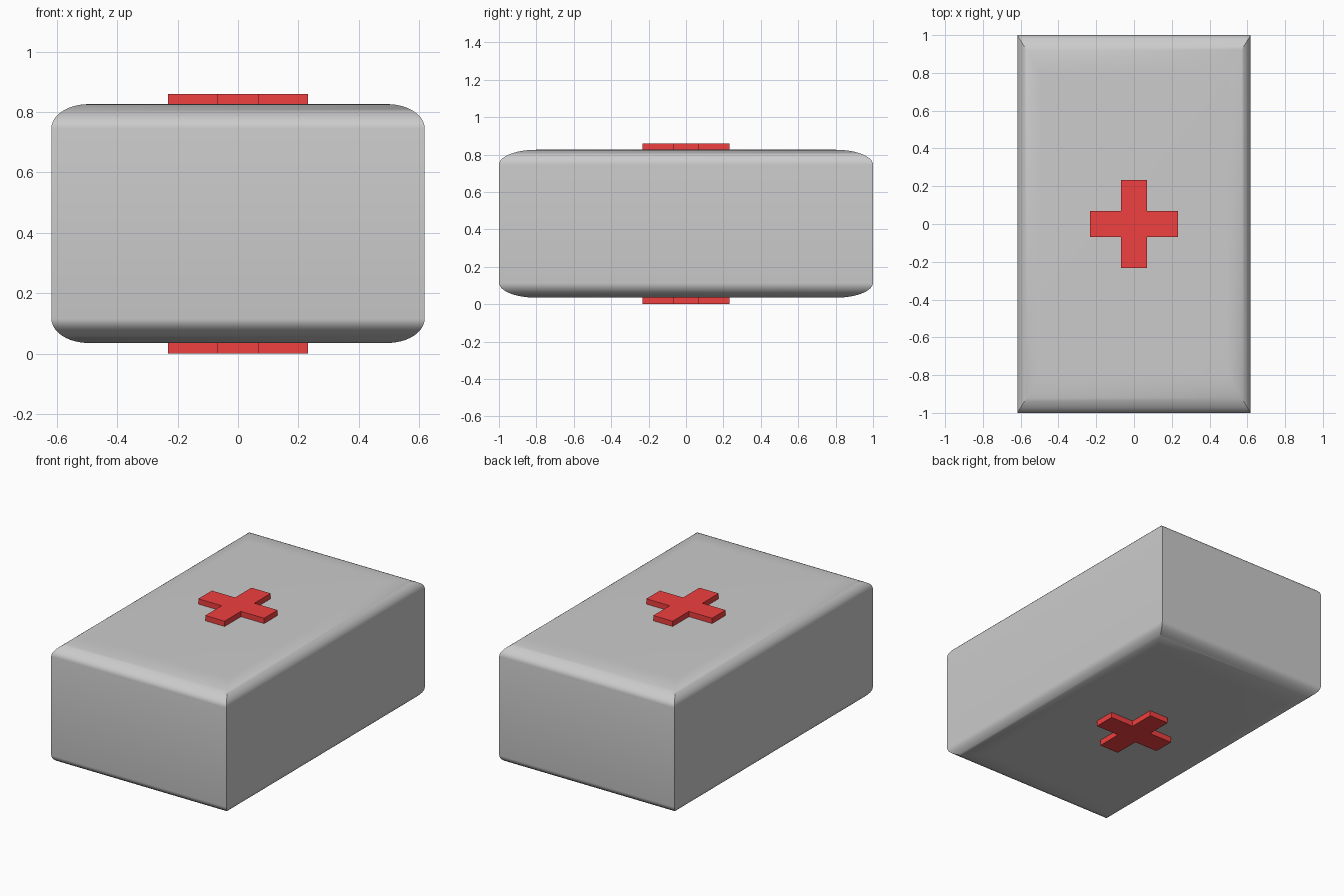
import bpy, bmesh, math

if "Cube" in bpy.data.objects:
    bpy.data.objects.remove(bpy.data.objects["Cube"])

HX, HY = 0.618, 1.0          # half width and half length
Z0, Z1 = 0.035, 0.826        # body bottom and top
INSET, RISE, STEPS = 0.2, 0.08, 12


def finish(bm, name, smooth=False):
    bmesh.ops.recalc_face_normals(bm, faces=bm.faces)
    me = bpy.data.meshes.new(name)
    bm.to_mesh(me)
    bm.free()
    ob = bpy.data.objects.new(name, me)
    bpy.context.collection.objects.link(ob)
    if smooth:
        bpy.ops.object.select_all(action='DESELECT')
        ob.select_set(True)
        bpy.context.view_layer.objects.active = ob
        bpy.ops.object.shade_smooth_by_angle(angle=math.radians(30))
    return ob


# Case body: stacked rectangles following a quarter-ellipse, mitred corners
quarter = [(1 - INSET * (1 - math.cos(a)), RISE * (1 - math.sin(a)))
           for a in (math.pi / 2 * i / STEPS for i in range(STEPS + 1))]
profile = [(s, Z0 + d) for s, d in reversed(quarter)] + [(s, Z1 - d) for s, d in quarter]
bm = bmesh.new()
rings = [[bm.verts.new((sx * HX * s, sy * HY * s, z))
          for sx, sy in ((-1, -1), (1, -1), (1, 1), (-1, 1))] for s, z in profile]
for lo, hi in zip(rings, rings[1:]):
    for i in range(4):
        j = (i + 1) % 4
        bm.faces.new((lo[i], lo[j], hi[j], hi[i]))
bm.faces.new(rings[0])
bm.faces.new(rings[-1])
finish(bm, "case_body", True)

# Raised red crosses on lid and underside
red = bpy.data.materials.new("red")
red.diffuse_color = (0.87, 0.05, 0.05, 1)
red.use_nodes = True
red.node_tree.nodes["Principled BSDF"].inputs["Base Color"].default_value = red.diffuse_color


def cross(name, z, height, r=0.232, w=0.068):
    bm = bmesh.new()
    pts = []
    for k in range(4):
        c, s = round(math.cos(k * math.pi / 2)), round(math.sin(k * math.pi / 2))
        pts += [(c * x - s * y, s * x + c * y) for x, y in ((r, -w), (r, w), (w, w))]
    face = bm.faces.new([bm.verts.new((x, y, z)) for x, y in pts])
    ext = bmesh.ops.extrude_face_region(bm, geom=[face], use_keep_orig=True)
    bmesh.ops.translate(bm, vec=(0, 0, height),
                        verts=[v for v in ext["geom"] if isinstance(v, bmesh.types.BMVert)])
    finish(bm, name).data.materials.append(red)


cross("top_cross", Z1 - 0.005, 0.039)
cross("bottom_cross", 0, 0.04)
